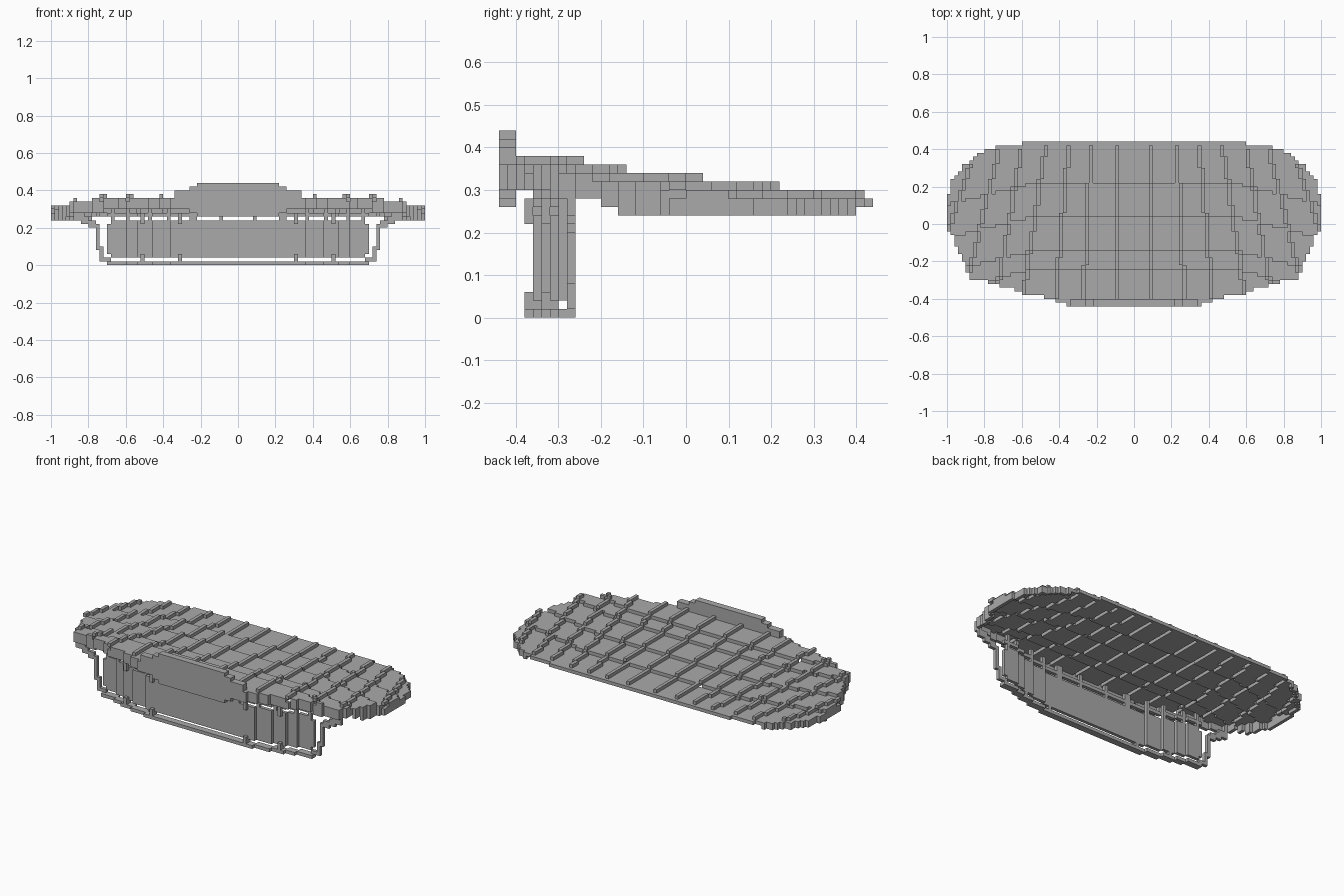
import bpy, bmesh
from mathutils import Vector

cube = bpy.data.objects.get("Cube")
if cube:
    bpy.data.objects.remove(cube, do_unlink=True)

U = 0.02  # edge length of one block

grey = bpy.data.materials.new("plain_grey")
grey.use_nodes = True
colour = (0.4, 0.4, 0.4, 1)
grey.diffuse_color = colour
grey.node_tree.nodes["Principled BSDF"].inputs["Base Color"].default_value = colour


def build(name, half):
    """Mirror a set of block cells in x and skin it with its exposed faces."""
    cells = set(half) | {(-1 - i, j, k) for i, j, k in half}
    bm = bmesh.new()
    verts = {}

    def corner(p):
        key = tuple(p)
        if key not in verts:
            verts[key] = bm.verts.new(Vector(key) * U)
        return verts[key]

    for cell in cells:
        for axis in range(3):
            for side in (0, 1):
                near = list(cell)
                near[axis] += 2 * side - 1
                if tuple(near) in cells:
                    continue
                a, b = (axis + 1) % 3, (axis + 2) % 3
                loop = []
                for da, db in ((0, 0), (1, 0), (1, 1), (0, 1)):
                    p = list(cell)
                    p[axis] += side
                    p[a] += da
                    p[b] += db
                    loop.append(corner(p))
                bm.faces.new(loop if side else loop[::-1])
    bmesh.ops.dissolve_limit(bm, angle_limit=0.01, verts=bm.verts, edges=bm.edges)
    mesh = bpy.data.meshes.new(name)
    bm.to_mesh(mesh)
    bm.free()
    mesh.materials.append(grey)
    obj = bpy.data.objects.new(name, mesh)
    bpy.context.collection.objects.link(obj)


# Half width of the roof in blocks, row by row from front to back
widths = ([18, 21, 24, 30, 32, 36, 39, 44, 44] + [45] * 3 + [46] * 2 + [47] * 2
          + [48] * 3 + [49] + [50] * 10 + [49] * 4
          + [48, 47, 46, 46, 44, 43, 42, 40, 37, 30])
outline = {j - 22: w for j, w in enumerate(widths)}


def inside(i, j):
    return i < outline.get(j, 0)


def at_edge(i, j):
    return not all(inside(*n) for n in ((i + 1, j), (i, j + 1), (i, j - 1)))


def level(i, j):
    """Terraced block layer of the roof panels, dropping to the back and ends."""
    y = j + 0.25 * max(0, i - 25)
    return 17 - sum(y >= step for step in (-12, -7, 2, 11))


def rim_bottom(j):
    return 15 if j < -16 else 14 if j < -10 else 13 if j < -8 else 12


# Roof ribs fan out from back to front: x at the back edge, x at the front edge
rib_ends = [(4.5, 4.5), (11.5, 13.5), (17.5, 21), (23.5, 30), (30, 37), (35.8, 46), (42, 56)]
ribs = set()
for back, front in rib_ends:
    for j in range(-20, 21):
        i = int(back + (front - back) * (21 - j) / 43)
        if inside(i, j) and not (at_edge(i, j) and j > 0):
            ribs.add((i, j))

roof = [(i, j) for j in outline for i in range(outline[j])]
build("roof_panels", {(i, j, level(i, j)) for i, j in roof if (i, j) not in ribs})
build("roof_ribs", {(i, j, level(i, j) + 1) for i, j in ribs})

# Edge band hanging below the ends and the front of the roof
build("roof_rim", {(i, j, k) for i, j in roof
                   if at_edge(i, j) and (i > 38 or j < -14)
                   for k in range(rim_bottom(j), level(i, j))})

# Raised plate at the middle of the front edge, with stepped shoulders
header = set()
for half_width, low, high in ((11, 13, 22), (13, 14, 21), (17, 15, 20)):
    header |= {(i, j, k) for i in range(half_width) for j in (-22, -21)
               for k in range(low, high)}
build("front_header", header)


def bow(i):
    """Row of the front panel, bowing back towards the ends."""
    return -18 + sum(i >= step for step in (18, 23, 27, 30))


# Bowed panel under the roof
build("front_panel", {(i, bow(i), k) for i in range(35)
                      for k in range(2 + (i == 34), 12 - (i == 34))})

# Rail above the panel, with short struts down to it and up to the roof
rail = {(i, bow(i), 13) for i in range(35)}
rail |= {(i, bow(i), k) for i in (4, 11, 12, 18, 23, 29, 33) for k in (12, 13, 14, 15)}
rail |= {(i, bow(i) - 1, k) for i in (15, 25) for k in range(11, 14)}
build("top_rail", rail)

# Thin frame below and beside the panel
frame = {(i, bow(i) - 1, 0) for i in range(35)} | {(i, bow(i), 0) for i in range(35)}
frame |= {(i, bow(i) - 1, k) for i in (15, 25) for k in (1, 2)}
frame |= {(i, bow(i), 1) for i in (15, 25)}
for columns, low, high in (((34, 35, 36), 1, 2), ((36,), 1, 5), ((37,), 4, 11),
                           ((38, 39), 10, 12), ((40, 41), 11, 13), ((41, 42, 43), 12, 14)):
    frame |= {(i, -14, k) for i in columns for k in range(low, high)}
build("lower_frame", frame)
